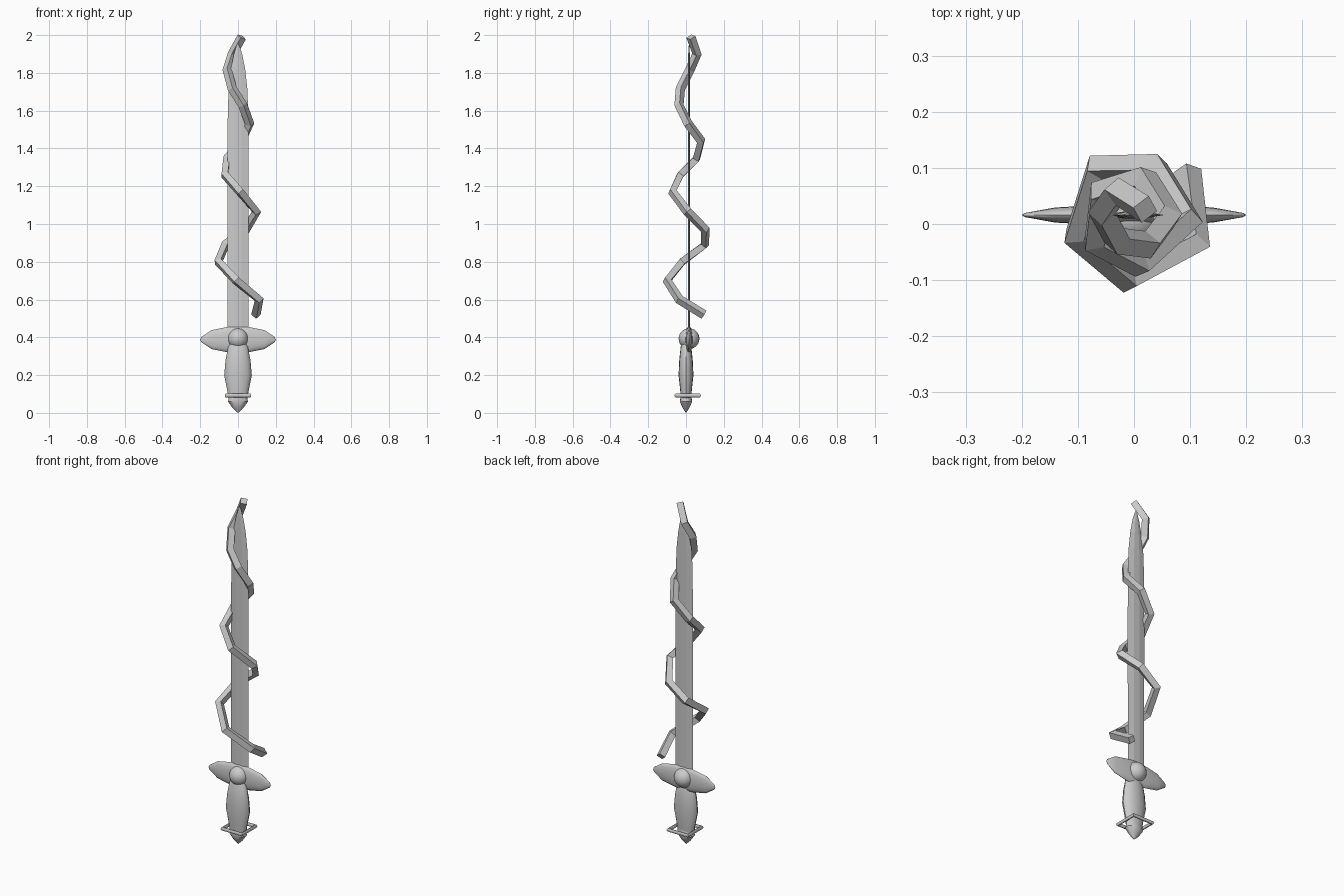
import bpy, bmesh, math
from mathutils import Matrix, Vector

if "Cube" in bpy.data.objects:
    bpy.data.objects.remove(bpy.data.objects["Cube"])


def finish(name, bm, angle=None):
    bmesh.ops.recalc_face_normals(bm, faces=bm.faces)
    mesh = bpy.data.meshes.new(name)
    bm.to_mesh(mesh)
    bm.free()
    ob = bpy.data.objects.new(name, mesh)
    bpy.context.collection.objects.link(ob)
    if angle:
        bpy.ops.object.select_all(action='DESELECT')
        ob.select_set(True)
        bpy.context.view_layer.objects.active = ob
        bpy.ops.object.shade_smooth_by_angle(angle=math.radians(angle))
    return ob


def loft(bm, rings):
    """Skin a list of equal-length point rings and cap both ends."""
    loops = [[bm.verts.new(p) for p in r] for r in rings]
    n = len(loops[0])
    for a, b in zip(loops, loops[1:]):
        for i in range(n):
            bm.faces.new((a[i], a[(i + 1) % n], b[(i + 1) % n], b[i]))
    bm.faces.new(loops[0])
    bm.faces.new(loops[-1])


def lathe(name, profile, sides, matrix):
    """Turn (radius, height) pairs about z, then place with matrix."""
    bm = bmesh.new()
    rings = []
    for r, h in profile:
        r = max(r, 0.0005)
        rings.append([matrix @ Vector((r * math.cos(math.tau * i / sides),
                                       r * math.sin(math.tau * i / sides), h))
                      for i in range(sides)])
    loft(bm, rings)
    return finish(name, bm, 35)


BLADE_Y = 0.016

# Blade: thin six-sided section, tapering in a curve to the tip
bm = bmesh.new()
rings = []
for z, w in [(0.38, .055), (1.3, .056), (1.6, .054), (1.72, .049),
             (1.82, .038), (1.9, .022), (1.94, .009), (1.955, .002)]:
    t = 0.006 * min(1, w / 0.03)
    section = [(-w, 0), (-w * .35, -t), (w * .35, -t), (w, 0), (w * .35, t), (-w * .35, t)]
    rings.append([(x, BLADE_Y + y, z) for x, y in section])
loft(bm, rings)
finish("blade", bm)

# Cross guard: flattened spindle along x
half = [(0.072, 0.0), (0.066, 0.06), (0.05, 0.14), (0.014, 0.194), (0.0, 0.2)]
spindle = [(r, -h) for r, h in reversed(half[1:])] + half
place = (Matrix.Translation((0, BLADE_Y, 0.388)) @ Matrix.Diagonal((1, 0.27, 1, 1))
         @ Matrix.Rotation(math.pi / 2, 4, 'Y'))
lathe("cross_guard", spindle, 16, place)

# Round boss in the middle of the guard
bm = bmesh.new()
bmesh.ops.create_uvsphere(bm, u_segments=24, v_segments=14, radius=0.055,
                          matrix=Matrix.Translation((0, BLADE_Y, 0.393)))
finish("guard_boss", bm, 40)

# Grip and pointed pommel, oval in section
oval = Matrix.Diagonal((1, 0.54, 1, 1))
lathe("grip", [(0.05, 0.075), (0.055, 0.11), (0.073, 0.2), (0.066, 0.28),
               (0.052, 0.35), (0.03, 0.38)], 16, oval)
lathe("pommel", [(0, 0), (0.03, 0.028), (0.053, 0.06), (0.045, 0.09)], 16,
      Matrix.Diagonal((1, 0.62, 1, 1)))

# Square ring around the pommel
bpy.ops.mesh.primitive_torus_add(major_segments=4, minor_segments=10,
                                 major_radius=0.0885, minor_radius=0.01,
                                 location=(0, 0.009, 0.092),
                                 rotation=(0, 0, math.pi / 4))
bpy.context.object.name = "pommel_ring"

# Square ribbon spiralling up the blade
path = [(.095, .095, .52), (.112, -.035, .60), (-.01, -.1, .70), (-.105, -.02, .80),
        (-.067, .1, .89), (.04, .102, .97), (.098, .008, 1.065), (.01, -.072, 1.17),
        (-.07, -.03, 1.26), (-.06, .055, 1.345), (.02, .08, 1.44), (.062, .012, 1.53),
        (.025, -.037, 1.63), (-.03, -.03, 1.715), (-.057, .02, 1.815),
        (-.03, .058, 1.90), (.02, .026, 1.99)]
curve = bpy.data.curves.new("spiral_ribbon", 'CURVE')
curve.dimensions = '3D'
curve.bevel_depth = 0.025
curve.bevel_resolution = 0
curve.use_fill_caps = True
curve.twist_mode = 'MINIMUM'
spline = curve.splines.new('POLY')
spline.points.add(len(path) - 1)
for pt, co in zip(spline.points, path):
    pt.co = (*co, 1)
spline.use_smooth = False
bpy.context.collection.objects.link(bpy.data.objects.new("spiral_ribbon", curve))
